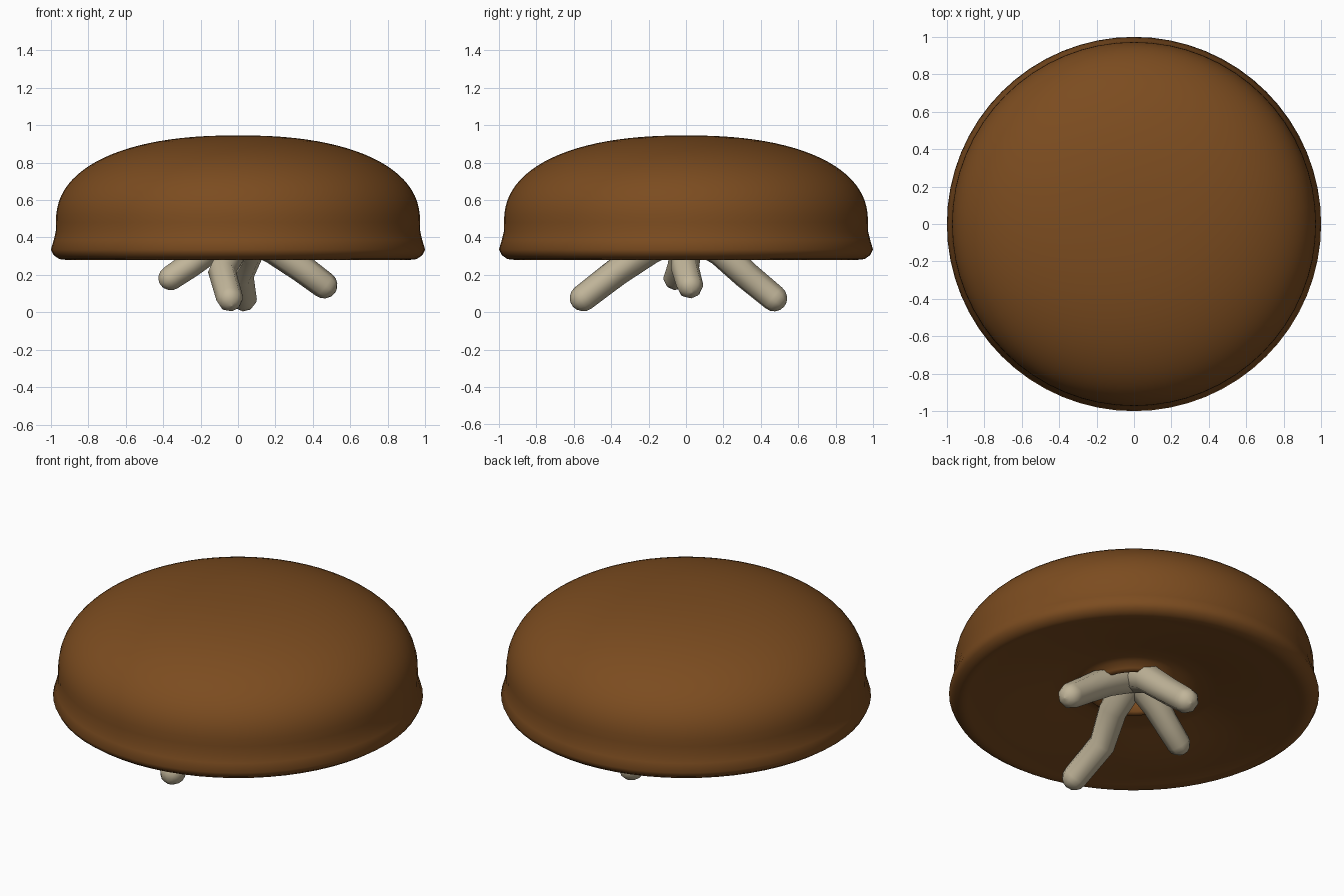
import bpy
import bmesh
import math
from mathutils import Vector

cube = bpy.data.objects.get("Cube")
if cube:
    bpy.data.objects.remove(cube, do_unlink=True)


def make_material(name, color):
    mat = bpy.data.materials.new(name)
    mat.use_nodes = True
    rgba = (*color, 1.0)
    mat.diffuse_color = rgba
    mat.node_tree.nodes["Principled BSDF"].inputs["Base Color"].default_value = rgba
    return mat


brown = make_material("warm brown", (0.2, 0.072, 0.014))
cream = make_material("pale cream", (0.53, 0.46, 0.32))


def lathe(name, profile, mat, segments):
    """Spin an (r, z) outline around the z axis."""
    bm = bmesh.new()
    verts = [bm.verts.new((r, 0, z)) for r, z in profile]
    edges = [bm.edges.new(pair) for pair in zip(verts, verts[1:])]
    bmesh.ops.spin(bm, geom=verts + edges, axis=(0, 0, 1), cent=(0, 0, 0),
                   angle=math.tau, steps=segments, use_duplicate=False)
    bmesh.ops.remove_doubles(bm, verts=bm.verts, dist=0.0005)
    bmesh.ops.recalc_face_normals(bm, faces=bm.faces)
    for face in bm.faces:
        face.smooth = True
    mesh = bpy.data.meshes.new(name)
    bm.to_mesh(mesh)
    bm.free()
    mesh.materials.append(mat)
    obj = bpy.data.objects.new(name, mesh)
    bpy.context.collection.objects.link(obj)
    return obj


# Cap: full rounded dome, flared lip, shallow underside with a collar round the stem
DOME_R, DOME_BASE, DOME_H, POWER = 0.973, 0.48, 0.465, 2 / 2.3
dome = []
for i in range(25):
    a = math.radians(90 * i / 24)
    dome.append((DOME_R * math.sin(a) ** POWER,
                 DOME_BASE + DOME_H * max(math.cos(a), 0) ** POWER))
lip = [(0.974, 0.43), (0.985, 0.385), (1.0, 0.335), (0.985, 0.305), (0.955, 0.284),
       (0.92, 0.28), (0.9, 0.285)]
underside = [(0.82, 0.295), (0.6, 0.33), (0.45, 0.365), (0.34, 0.385), (0.28, 0.38),
             (0.255, 0.35), (0.235, 0.335), (0.215, 0.35), (0.2, 0.4), (0.19, 0.46), (0, 0.46)]
lathe("cap", dome + lip + underside, brown, 64)

# Stem stub inside the collar
lathe("stem", [(0, 0.5), (0.17, 0.5), (0.17, 0.43), (0.12, 0.41), (0, 0.4)], cream, 24)


def root(name, points, radius=0.072):
    """Bent tube, thicker at the hub, with a rounded tip."""
    path = [Vector(p) for p in points]
    heading = (path[-1] - path[-2]).normalized()
    rings = list(zip(path, (1.2, 1.15, 1.05, 1.0)))
    for step in range(1, 5):
        a = math.radians(22 * step)
        rings.append((path[-1] + heading * radius * math.sin(a), math.cos(a)))
    curve = bpy.data.curves.new(name, "CURVE")
    curve.dimensions = "3D"
    curve.bevel_depth = radius
    curve.bevel_resolution = 2
    curve.use_fill_caps = True
    spline = curve.splines.new("POLY")
    spline.points.add(len(rings) - 1)
    for point, (co, scale) in zip(spline.points, rings):
        point.co = (*co, 1)
        point.radius = scale
    spline.use_smooth = True
    curve.materials.append(cream)
    bpy.context.collection.objects.link(bpy.data.objects.new(name, curve))


# Four splayed roots meeting under the stem
hub = (0, 0, 0.44)
root("front_root", [hub, (-0.02, -0.2, 0.335), (-0.085, -0.37, 0.215), (-0.045, -0.55, 0.076)])
root("back_root", [hub, (0.06, 0.19, 0.325), (0.01, 0.32, 0.2), (0.03, 0.47, 0.076)])
root("left_root", [hub, (0.2, 0.0, 0.335), (0.34, -0.005, 0.235), (0.46, 0.02, 0.145)])
root("right_root", [hub, (-0.16, -0.01, 0.33), (-0.26, -0.03, 0.25), (-0.36, -0.055, 0.183)], 0.066)
